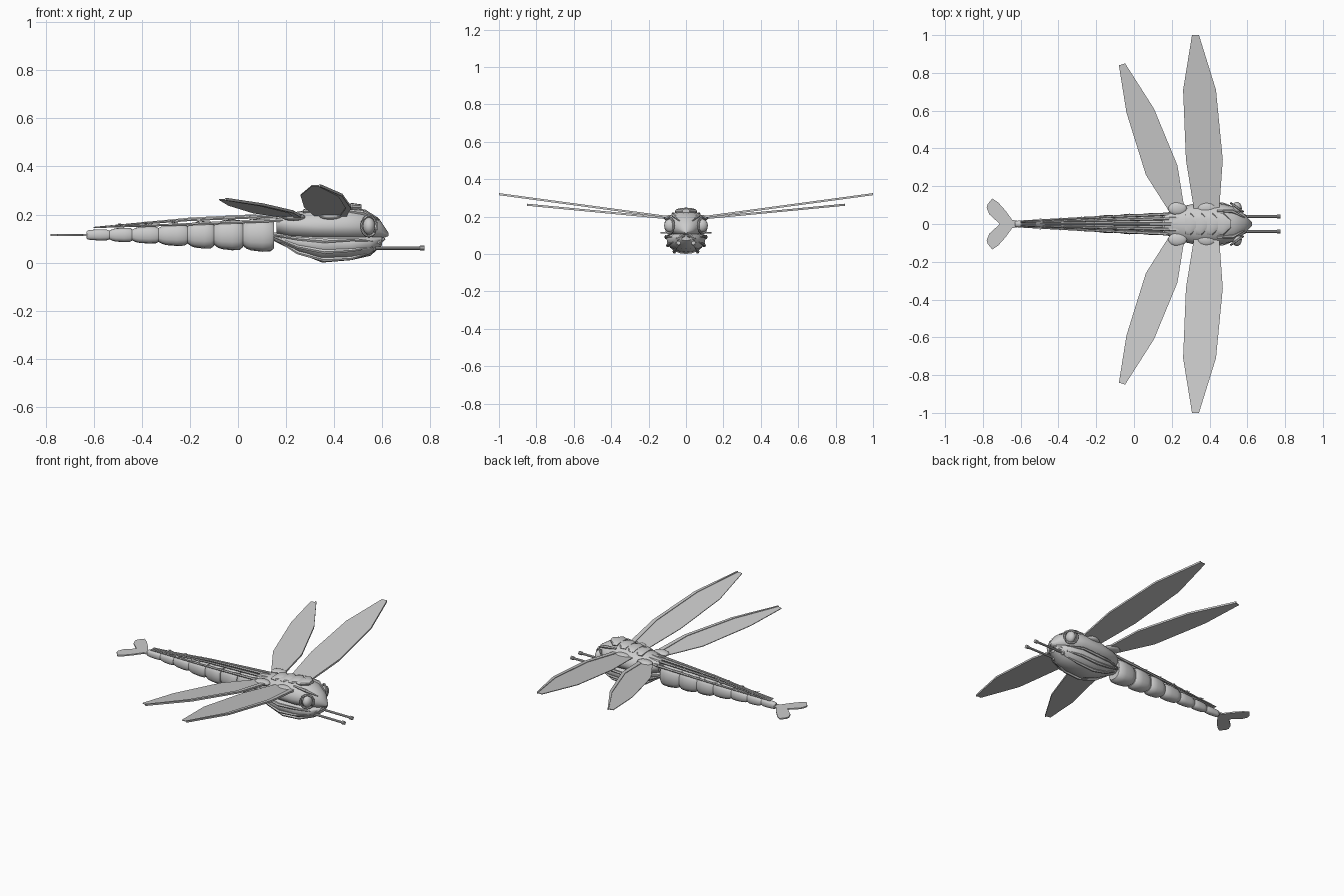
import bpy, bmesh, math
from mathutils import Vector

cube = bpy.data.objects.get("Cube")
if cube:
    bpy.data.objects.remove(cube, do_unlink=True)

grey = bpy.data.materials.new("plain grey")
grey.use_nodes = True
grey.diffuse_color = (0.6, 0.6, 0.6, 1)
grey.node_tree.nodes["Principled BSDF"].inputs["Base Color"].default_value = (0.6, 0.6, 0.6, 1)


def finish(name, bm, angle=35):
    bmesh.ops.recalc_face_normals(bm, faces=bm.faces)
    mesh = bpy.data.meshes.new(name)
    bm.to_mesh(mesh)
    bm.free()
    mesh.materials.append(grey)
    obj = bpy.data.objects.new(name, mesh)
    bpy.context.collection.objects.link(obj)
    bpy.ops.object.select_all(action='DESELECT')
    obj.select_set(True)
    bpy.context.view_layer.objects.active = obj
    bpy.ops.object.shade_smooth_by_angle(angle=math.radians(angle))
    return obj


def skin(bm, rings):
    """Bridge rings of points and cap both ends."""
    loops = [[bm.verts.new(p) for p in ring] for ring in rings]
    n = len(loops[0])
    for a, b in zip(loops, loops[1:]):
        for i in range(n):
            j = (i + 1) % n
            bm.faces.new((a[i], a[j], b[j], b[i]))
    bm.faces.new(loops[0])
    bm.faces.new(loops[-1])


def section(x, w, mid, top, bottom, sides=20, power=1.0):
    """Cross-section whose upper and lower halves differ in height."""
    pts = []
    for i in range(sides):
        a = math.tau * i / sides
        c, s = math.cos(a), math.sin(a)
        h = top - mid if s > 0 else mid - bottom
        y = math.copysign(abs(c) ** power, c) * w
        pts.append((x, y, mid + math.copysign(abs(s) ** power, s) * h))
    return pts


def rod(name, path, radii, sides=8):
    """Tube along a path with a radius at each point."""
    bm = bmesh.new()
    path = [Vector(p) for p in path]
    rings = []
    for i, p in enumerate(path):
        d = (path[min(i + 1, len(path) - 1)] - path[max(i - 1, 0)]).normalized()
        ref = Vector((0, 0, 1)) if abs(d.z) < 0.9 else Vector((1, 0, 0))
        u = d.cross(ref).normalized()
        v = u.cross(d)
        rings.append([p + radii[i] * (math.cos(math.tau * k / sides) * u
                      + math.sin(math.tau * k / sides) * v) for k in range(sides)])
    skin(bm, rings)
    return finish(name, bm)


def plate(name, outline, height, thick):
    """Thin flat slab; height(x, y) gives its middle level."""
    bm = bmesh.new()
    skin(bm, [[(x, y, height(x, y) + s * thick / 2) for x, y in outline] for s in (-1, 1)])
    return finish(name, bm, 20)


def ball(name, centre, size):
    bm = bmesh.new()
    bmesh.ops.create_uvsphere(bm, u_segments=16, v_segments=10, radius=1)
    bmesh.ops.scale(bm, vec=size, verts=bm.verts)
    bmesh.ops.translate(bm, vec=centre, verts=bm.verts)
    return finish(name, bm, 40)


# Thorax and head: upper shell over a lower hull
upper = [(.16, .05, .165, .20, .12), (.22, .085, .155, .207, .10), (.32, .108, .15, .225, .09),
         (.45, .11, .15, .236, .085), (.53, .092, .15, .22, .09), (.585, .052, .14, .185, .095),
         (.625, .008, .118, .126, .11)]
lower = [(.15, .03, .105, .125, .09), (.25, .085, .085, .12, .04), (.35, .104, .08, .12, .0),
         (.47, .104, .08, .12, .01), (.55, .085, .085, .115, .028), (.6, .035, .095, .11, .072)]
for name, rows in (("upper_shell", upper), ("lower_hull", lower)):
    bm = bmesh.new()
    skin(bm, [section(*row) for row in rows])
    finish(name, bm, 45)

# Overlapping plates along the crown of the shell
for i in range(4):
    x = .27 + .058 * i
    z = .212 + .006 * i
    rows = [(x, .055, z, z + .008, z - .02), (x + .03, .06, z, z + .018, z - .02),
            (x + .07, .02, z, z + .012, z - .02)]
    bm = bmesh.new()
    skin(bm, [section(*row, sides=12) for row in rows])
    finish("crown_plate", bm)

# Tail segments, each rounded at both ends
tail = [(.15, .03, .070), (.02, -.09, .064), (-.1, -.2, .057), (-.21, -.32, .046),
        (-.33, -.43, .036), (-.44, -.525, .030), (-.535, -.63, .023)]
for i, (front, back, r) in enumerate(tail):
    bm = bmesh.new()
    length = front - back
    rings = []
    for t, k in ((0, .8), (.12, .97), (.4, 1), (.8, .92), (.95, .82), (1.12, .6)):
        h = r * k
        rings.append(section(front - t * length if i < 6 else front - min(t, 1) * length,
                             h * .85, .115, .115 + h, .115 - h, 16, .8))
    skin(bm, rings)
    finish("tail_segment", bm, 40)

# Long spines above the tail with small thorns
for y0, y1, z0 in ((.055, .016, .18), (.03, .008, .198), (0, 0, .202),
                   (-.03, -.008, .198), (-.055, -.016, .18)):
    rod("tail_spine", [(.24, y0, z0), (-.2, (y0 + y1) / 2, z0 - .02), (-.6, y1, .146)],
        [.009, .006, .003], 6)
    for k in range(7):
        t = .1 + .13 * k
        x = .24 - .84 * t
        y = y0 + (y1 - y0) * t
        z = z0 + (.148 - z0) * t
        side = 0 if y0 == 0 else math.copysign(.007, y0)
        rod("spine_thorn", [(x + .03, y, z), (x, y + side, z + .008)], [.005, .001], 5)

# Tail fin in two lobes
half = [(-.62, .018), (-.645, .022), (-.68, .07), (-.72, .115), (-.75, .135),
        (-.775, .105), (-.78, .085), (-.765, .05), (-.71, 0)]
for side in (-1, 1):
    plate("tail_fin", [(x, side * y) for x, y in half] + [(-.62, 0)], lambda x, y: .115, .008)

# Wings: leading edge and trailing edge run from root to tip
wings = {
    "front_wing": (.185, .135, [(.45, .06), (.47, .34), (.434, .71), (.344, 1)],
                   [(.307, 1), (.26, .71), (.275, .34), (.32, .06)]),
    "rear_wing": (.182, .096, [(.27, .06), (.23, .31), (.106, .61), (-.047, .85)],
                  [(-.08, .84), (-.04, .59), (.063, .26), (.19, .06)]),
}
for name, (base, slope, lead, trail) in wings.items():
    for side in (-1, 1):
        def level(x, y):
            return base + slope * abs(y)
        plate(name, [(x, side * y) for x, y in lead + trail], level, .004)
        inner = [(x - w, y) for (x, y), w in zip(lead, (.03, .022, .018, .008))]
        plate(name + "_spar", [(x, side * y) for x, y in lead + inner[::-1]], level, .011)
        # Socket where the wing meets the shell
        x = (lead[0][0] + trail[-1][0]) / 2
        ball(name + "_socket", (x, side * .082, base + .008), (.05, .035, .016))

for side in (-1, 1):
    # Eyes with a rim and brow
    ball("eye", (.545, side * .083, .152), (.026, .034, .036))
    rim = [(.545 + .031 * math.cos(a), side * (.088 - .022 * math.cos(a)),
            .152 + .042 * math.sin(a)) for a in [math.tau * k / 16 for k in range(17)]]
    rod("eye_rim", rim, [.006] * 17, 6)
    rod("brow", [(.44, side * .07, .218), (.52, side * .068, .208), (.585, side * .035, .178)],
        [.006, .01, .003], 6)
    # Forward barrels with flared muzzles
    rod("barrel", [(.48, side * .04, .06), (.57, side * .04, .06), (.575, side * .04, .06),
                   (.755, side * .04, .06), (.757, side * .04, .06), (.775, side * .04, .06)],
        [.014, .014, .007, .007, .011, .011], 10)
    # Jaw
    rod("jaw", [(.53, side * .06, .06), (.585, side * .04, .085), (.61, side * .008, .098)],
        [.014, .012, .004], 6)
    # Swept strips folded along the hull
    for y, z in ((.106, .09), (.097, .045), (.062, .012)):
        rod("hull_strip", [(.15, side * y * .35, .1 + z * .15), (.25, side * y * .8, z * .75 + .032),
                           (.36, side * y, z), (.47, side * y, z + .006),
                           (.56, side * y * .72, z * .6 + .036)],
            [.004, .008, .01, .008, .003], 6)
